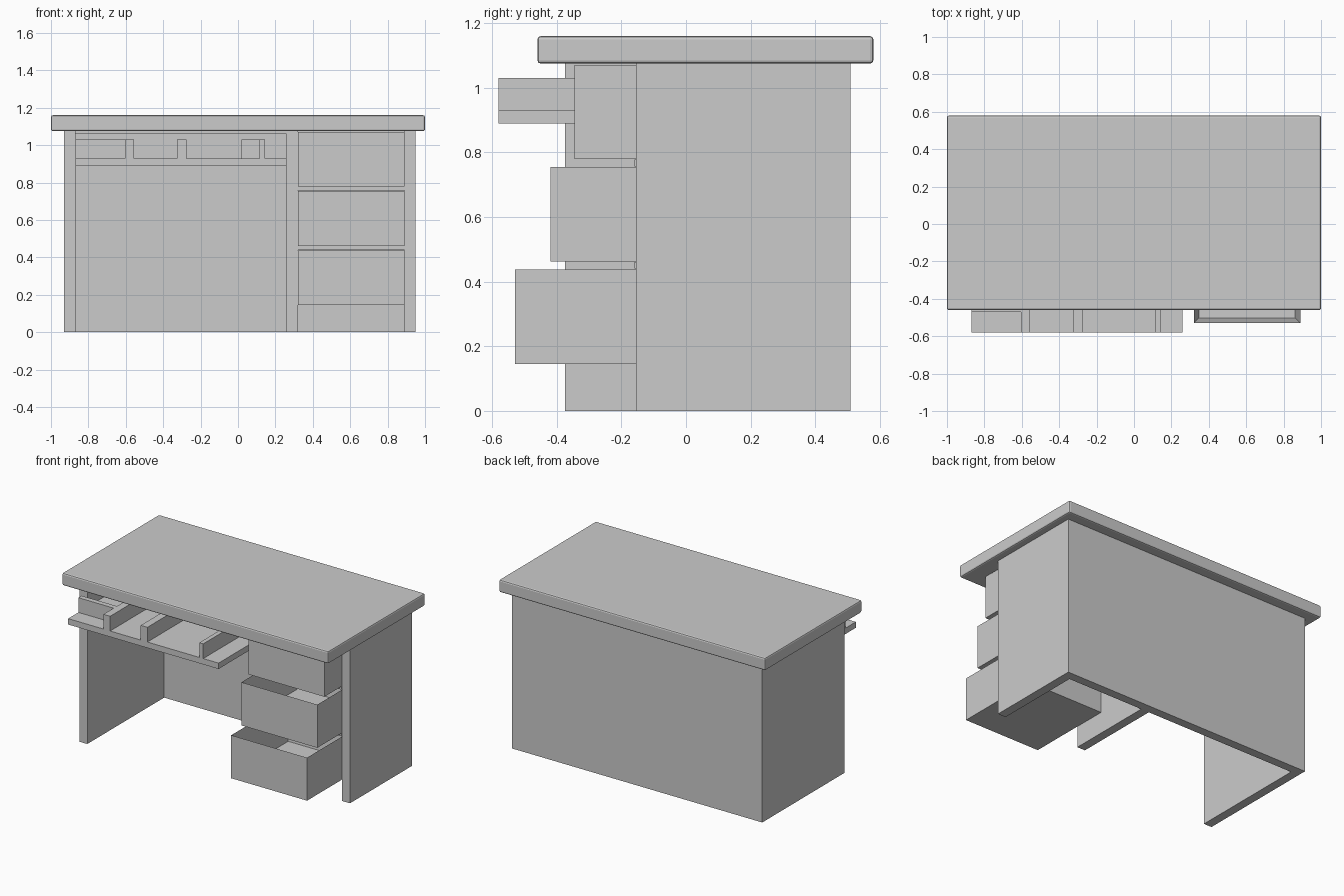
import bpy, bmesh
from mathutils import Vector

if "Cube" in bpy.data.objects:
    bpy.data.objects.remove(bpy.data.objects["Cube"])


def box(name, x0, x1, y0, y1, z0, z1):
    """Axis-aligned box from its limits."""
    bm = bmesh.new()
    bmesh.ops.create_cube(bm, size=1)
    size = Vector((x1 - x0, y1 - y0, z1 - z0))
    mid = Vector((x0 + x1, y0 + y1, z0 + z1)) / 2
    bmesh.ops.scale(bm, vec=size, verts=bm.verts)
    bmesh.ops.translate(bm, vec=mid, verts=bm.verts)
    mesh = bpy.data.meshes.new(name)
    bm.to_mesh(mesh)
    bm.free()
    obj = bpy.data.objects.new(name, mesh)
    bpy.context.collection.objects.link(obj)
    return obj


def open_box(name, x0, x1, y0, y1, z0, z1, wall=0.04):
    """Drawer: a box whose top face is inset and pushed down."""
    obj = box(name, x0, x1, y0, y1, z0, z1)
    bm = bmesh.new()
    bm.from_mesh(obj.data)
    top = max(bm.faces, key=lambda f: f.calc_center_median().z)
    bmesh.ops.inset_region(bm, faces=[top], thickness=wall)
    bmesh.ops.translate(bm, vec=(0, 0, -(z1 - z0 - wall)), verts=top.verts)
    bm.to_mesh(obj.data)
    bm.free()
    return obj


# Desktop slab with softened edges
top = box("desktop", -1, 1, -0.46, 0.58, 1.075, 1.16)
bev = top.modifiers.new("soft_edges", "BEVEL")
bev.width = 0.01
bev.segments = 2

# Carcass: side panels, back and the divider beside the drawers
box("left_panel", -0.93, -0.87, -0.375, 0.51, 0, 1.075)
box("right_panel", 0.89, 0.95, -0.155, 0.51, 0, 1.075)
box("drawer_divider", 0.26, 0.32, -0.155, 0.45, 0, 1.075)
box("back_panel", -0.87, 0.89, 0.45, 0.51, 0, 1.075)
box("upper_lining", -0.87, 0.26, -0.155, 0.45, 1.06, 1.075)

# Shelves between the drawers
for i, z in enumerate((0.44, 0.757)):
    box(f"drawer_shelf_{i + 1}", 0.32, 0.89, -0.16, 0.45, z, z + 0.021)

# Three drawers, pulled out by different amounts
for i, (y, z0, z1) in enumerate(((-0.53, 0.145, 0.437),
                                 (-0.42, 0.462, 0.755),
                                 (-0.345, 0.78, 1.07))):
    open_box(f"drawer_{i + 1}", 0.32, 0.89, y, y + 0.6, z0, z1)

# Sliding pencil tray with its partitions
box("tray_base", -0.87, 0.26, -0.58, 0.02, 0.89, 0.93)
for i, (x0, x1) in enumerate(((-0.605, -0.555), (-0.325, -0.275), (0.115, 0.145))):
    box(f"tray_partition_{i + 1}", x0, x1, -0.58, 0.02, 0.93, 1.03)
box("tray_left_lip", -0.87, -0.605, -0.47, -0.435, 0.93, 1.03)
box("tray_inner_stop", 0.02, 0.115, -0.2, -0.16, 0.93, 1.03)
